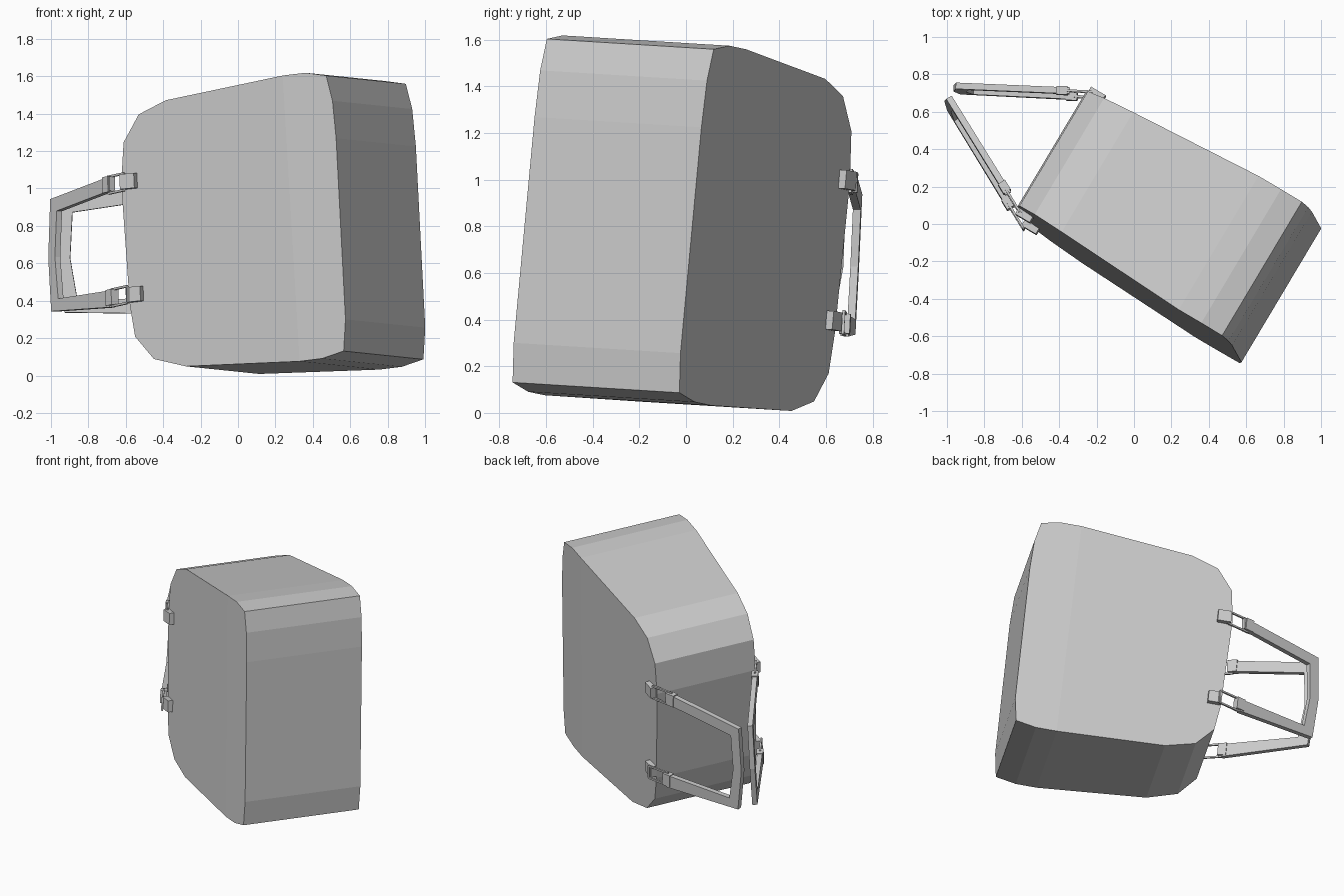
import bpy
import bmesh
from math import atan2
from mathutils import Matrix, Vector

default_cube = bpy.data.objects.get("Cube")
if default_cube:
    bpy.data.objects.remove(default_cube, do_unlink=True)

grey = bpy.data.materials.new("plain grey")
grey.use_nodes = True
grey.diffuse_color = (0.6, 0.6, 0.6, 1)
grey.node_tree.nodes["Principled BSDF"].inputs["Base Color"].default_value = grey.diffuse_color

# Leaning pose of the whole bag: local x is width, y is depth, z is height
width_axis = Vector((0.859, -0.512, 0)).normalized()
depth_axis = Vector((0.511, 0.857, -0.053)).normalized()
height_axis = width_axis.cross(depth_axis)
pose = Matrix((width_axis, depth_axis, height_axis)).transposed().to_4x4()
pose.translation = depth_axis * 0.061


def finish(name, bm, mirrored=True):
    """Turn the bmesh into a posed object, optionally mirrored front to back."""
    bmesh.ops.recalc_face_normals(bm, faces=bm.faces)
    mesh = bpy.data.meshes.new(name)
    bm.to_mesh(mesh)
    bm.free()
    mesh.materials.append(grey)
    part = bpy.data.objects.new(name, mesh)
    bpy.context.collection.objects.link(part)
    part.matrix_world = pose
    if mirrored:
        mirror = part.modifiers.new("front and back", "MIRROR")
        mirror.use_axis = (False, True, False)
        mirror.use_mirror_merge = False
    return part


def add_box(bm, centre, size, turn=0.0, lean=0.0):
    """Add a box turned about the height axis and leaned about the depth axis."""
    matrix = (Matrix.Translation(centre) @ Matrix.Rotation(turn, 4, "Z")
              @ Matrix.Rotation(lean, 4, "Y") @ Matrix.Diagonal((*size, 1)))
    bmesh.ops.create_cube(bm, size=1, matrix=matrix)


def loft(bm, front, back):
    """Bridge two matching outlines and return the vertex rings."""
    rings = [[bm.verts.new(p) for p in outline] for outline in (front, back)]
    count = len(front)
    for i in range(count):
        j = (i + 1) % count
        bm.faces.new((rings[0][i], rings[0][j], rings[1][j], rings[1][i]))
    return rings


# Bag body: rounded outline, thinner towards the handle side
outline = [
    (0.44, 1.587), (0.58, 1.602), (0.71, 1.587), (0.754, 1.452), (0.783, 1.252),
    (0.872, 0.282), (0.866, 0.112), (0.733, 0.072), (0.594, 0.057),
    (-0.134, 0.032), (-0.341, 0.072), (-0.466, 0.192), (-0.506, 0.362),
    (-0.583, 1.012), (-0.575, 1.232), (-0.482, 1.382), (-0.31, 1.457)]


def half_depth(u):
    return 0.417 - 0.062 * max(0, 0.39 - u)


bm = bmesh.new()
rings = loft(bm, [(u, -half_depth(u), w) for u, w in outline],
             [(u, half_depth(u), w) for u, w in outline])
fold = 8
for ring in rings:
    bm.faces.new(ring[:fold + 1])
    bm.faces.new(ring[fold:] + ring[:1])
finish("bag_body", bm, mirrored=False)

# Handle plane: both handles slant inwards until they nearly meet
slope = -0.53
slant = atan2(slope, 1)
outward = Vector((-slope, 1, 0)).normalized()


def on_handle(u, w):
    return Vector((u, -0.31 + slope * (u + 0.68), w))


# Handle straps: outer edge, then inner edge back
strap = [(-0.66, 1.052), (-1.197, 0.945), (-1.2, 0.63), (-1.16, 0.343), (-0.63, 0.35),
         (-0.63, 0.44), (-1.1, 0.41), (-1.14, 0.635), (-1.135, 0.88), (-0.66, 0.975)]
half_thick = outward * 0.017
bm = bmesh.new()
rings = loft(bm, [on_handle(*p) - half_thick for p in strap],
             [on_handle(*p) + half_thick for p in strap])
last = len(strap) - 1
for ring in rings:
    for i in range(last // 2):
        bm.faces.new((ring[i], ring[i + 1], ring[last - i - 1], ring[last - i]))
finish("handle_strap", bm)

# Tabs, rings and strap ends at the upper and lower joints
lean = -0.09
for label, tab_u, tab_w in (("upper", -0.525, 1.023), ("lower", -0.465, 0.418)):
    bm = bmesh.new()
    add_box(bm, (tab_u, -half_depth(tab_u) - 0.014, tab_w), (0.09, 0.045, 0.08), lean=lean)
    finish(label + "_tab", bm)

    bm = bmesh.new()
    centre = on_handle(tab_u - 0.1, tab_w - 0.01)
    wire, length, height = 0.012, 0.16, 0.09
    tilt = Matrix.Rotation(slant, 3, "Z") @ Matrix.Rotation(lean, 3, "Y")
    for side in (-1, 1):
        rail = centre + tilt @ Vector((0, 0, side * height / 2))
        post = centre + tilt @ Vector((side * length / 2, 0, 0))
        add_box(bm, rail, (length, wire, wire), slant, lean)
        add_box(bm, post, (wire, wire, height), slant, lean)
    finish(label + "_ring", bm)

    bm = bmesh.new()
    add_box(bm, on_handle(tab_u - 0.17, tab_w - 0.015), (0.06, 0.045, 0.085), slant, lean)
    finish(label + "_strap_end", bm)
